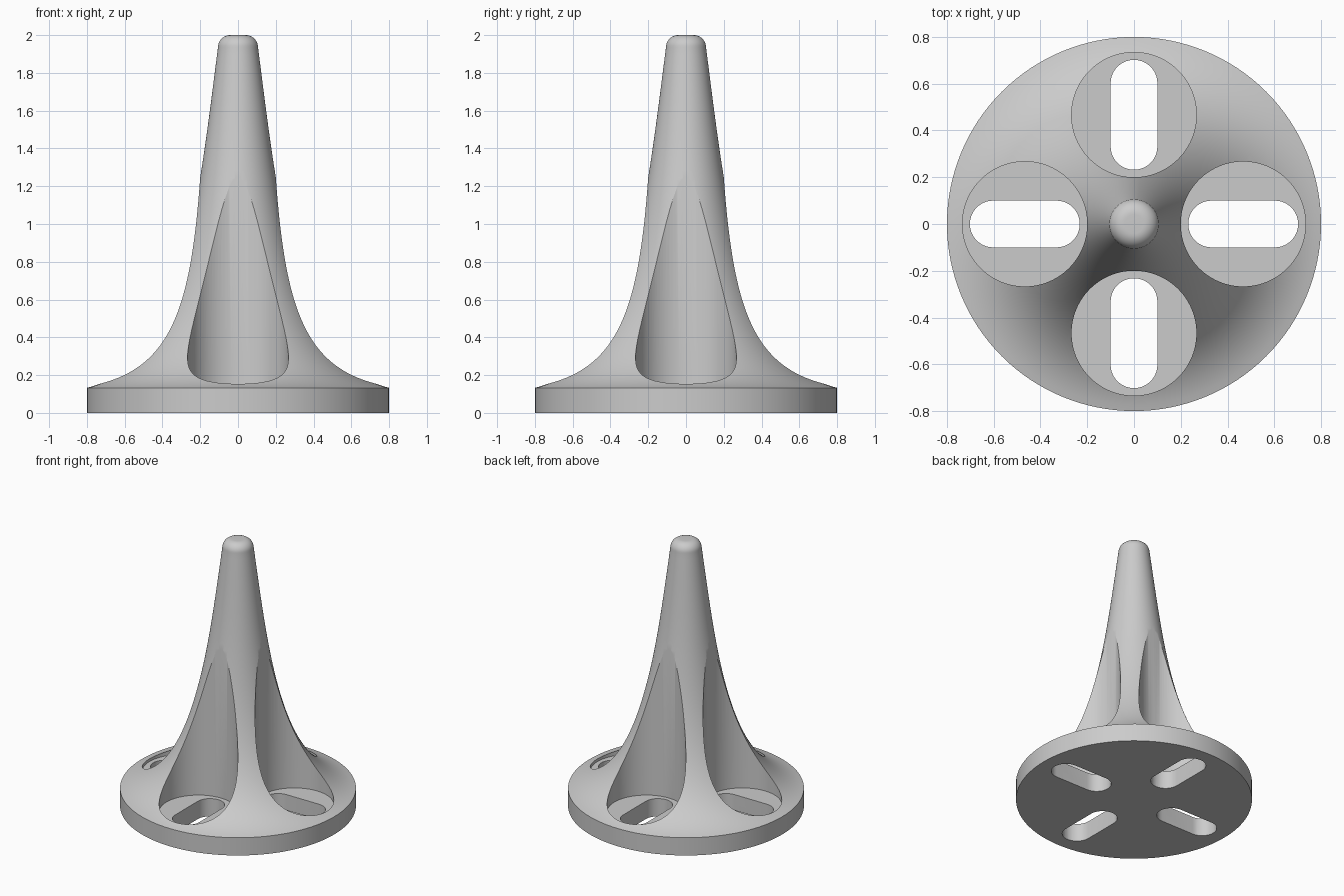
import bpy
import bmesh
from math import cos, sin, pi, radians
from mathutils import Matrix, Vector
from mathutils.geometry import interpolate_bezier

default = bpy.data.objects.get("Cube")
if default:
    bpy.data.objects.remove(default)

RIM_R, RIM_H = 0.8, 0.133        # base disc
POCKET_R, POCKET_AT = 0.267, 0.467
SLOT_R, SLOT_HALF = 0.1, 0.135   # slot end radius, half distance between ends

grey = bpy.data.materials.new("light grey")
grey.use_nodes = True
colour = (0.6, 0.6, 0.6, 1)
grey.diffuse_color = colour
grey.node_tree.nodes["Principled BSDF"].inputs["Base Color"].default_value = colour


def make_object(name, bm):
    bmesh.ops.recalc_face_normals(bm, faces=bm.faces)
    mesh = bpy.data.meshes.new(name)
    bm.to_mesh(mesh)
    bm.free()
    mesh.materials.append(grey)
    obj = bpy.data.objects.new(name, mesh)
    bpy.context.collection.objects.link(obj)
    return obj


def lathe(name, profile, steps=128):
    bm = bmesh.new()
    verts = [bm.verts.new((r, 0, z)) for r, z in profile]
    edges = [bm.edges.new(pair) for pair in zip(verts, verts[1:])]
    bmesh.ops.spin(bm, geom=verts + edges, cent=(0, 0, 0), axis=(0, 0, 1),
                   angle=2 * pi, steps=steps)
    bmesh.ops.remove_doubles(bm, verts=bm.verts, dist=1e-5)
    return make_object(name, bm)


def add_prism(bm, outline, z0, z1, turn):
    face = bm.faces.new([bm.verts.new(turn @ Vector((x, y, z0))) for x, y in outline])
    top = bmesh.ops.extrude_face_region(bm, geom=[face])["geom"]
    bmesh.ops.translate(bm, vec=(0, 0, z1 - z0),
                        verts=[v for v in top if isinstance(v, bmesh.types.BMVert)])


def stadium(centre, half, radius, steps):
    """Outline with round ends along x; a circle when half is zero."""
    pts = []
    for side in (1, -1):
        last = steps if half == 0 else steps + 1
        for i in range(last):
            a = -pi / 2 * side + pi * i / steps if side == 1 else pi / 2 + pi * i / steps
            pts.append((centre + side * half + radius * cos(a), radius * sin(a)))
    return pts


def cut_four(body, name, outline, z0, z1):
    bm = bmesh.new()
    for k in range(4):
        add_prism(bm, outline, z0, z1, Matrix.Rotation(k * pi / 2, 3, "Z"))
    cutter = make_object(name, bm)
    cutter.hide_render = True
    mod = body.modifiers.new(name, "BOOLEAN")
    mod.operation, mod.solver, mod.object = "DIFFERENCE", "EXACT", cutter
    bpy.ops.object.modifier_apply(modifier=mod.name)
    bpy.data.objects.remove(cutter)


# Flared body: disc, sweeping curve, rounded tip
flare = interpolate_bezier(Vector((RIM_R, RIM_H)), Vector((0.29, 0.25)),
                           Vector((0.208, 1.15)), Vector((0.106, 1.935)), 56)
tip = [(0.041 + 0.065 * cos(a), 1.935 + 0.065 * sin(a))
       for a in (radians(9 * i) for i in range(1, 11))]
profile = [(0, 0), (RIM_R, 0)] + [(p[0], p[1]) for p in flare] + tip + [(0, 2)]
body = lathe("flared_stand", profile)
bpy.context.view_layer.objects.active = body
body.select_set(True)

# Round pockets down to the disc, then slots through it
cut_four(body, "pocket_cutter", stadium(POCKET_AT, 0, POCKET_R, 48), RIM_H, 1.8)
cut_four(body, "slot_cutter", stadium(POCKET_AT, SLOT_HALF, SLOT_R, 20), -0.1, 0.2)

bpy.ops.object.shade_smooth_by_angle(angle=radians(25))
